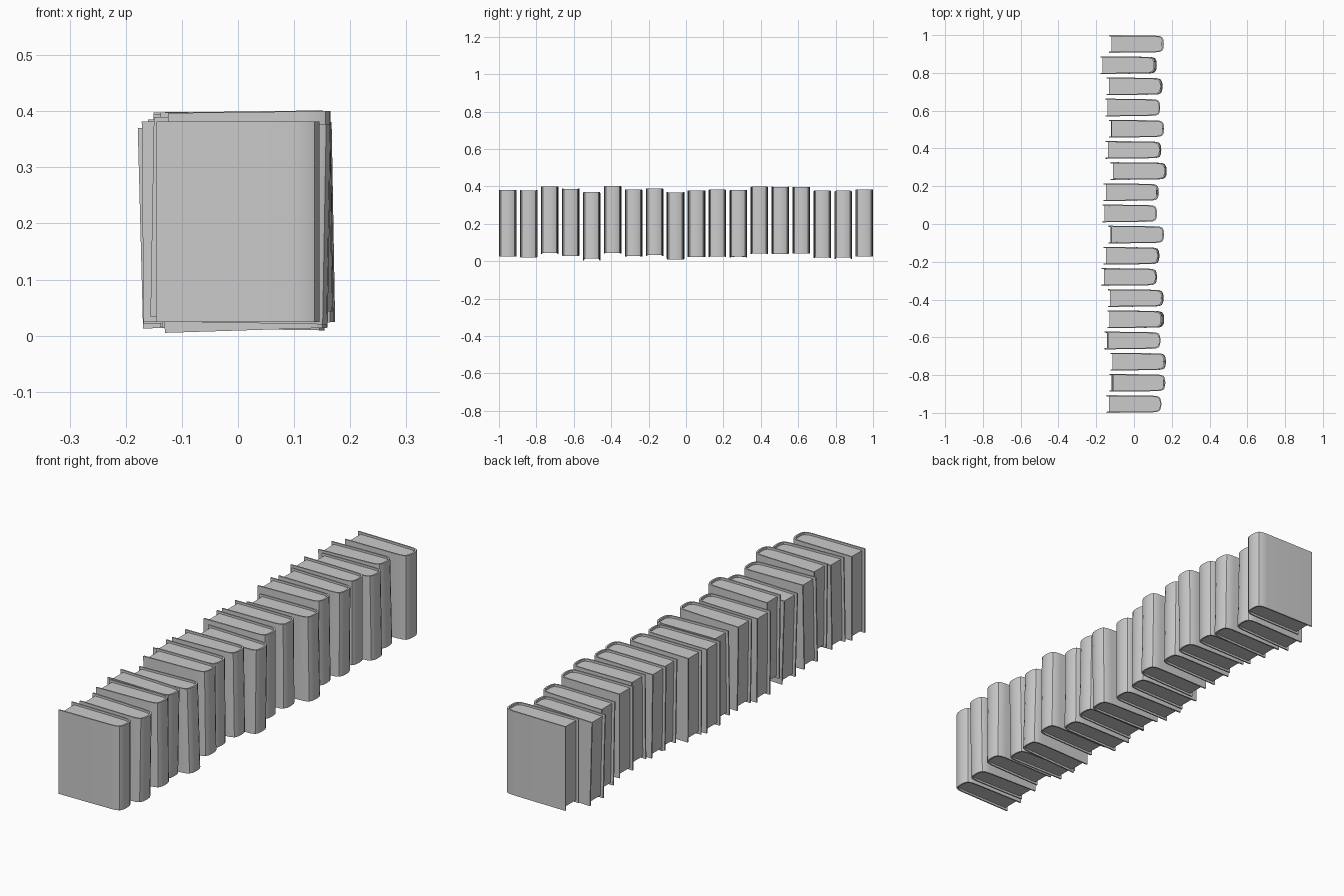
import bpy, bmesh, math
from mathutils import Matrix

if "Cube" in bpy.data.objects:
    bpy.data.objects.remove(bpy.data.objects["Cube"])

HEIGHT = 0.357
# Half profile of the case (x, y), from fore-edge to the rounded spine
OUTER = [(-0.145, 0.047), (0.0, 0.0455), (0.10, 0.044), (0.122, 0.042),
         (0.136, 0.036), (0.143, 0.022), (0.145, 0.0)]
INNER = [(0.138, 0.0), (0.136, 0.020), (0.130, 0.031), (0.118, 0.036),
         (0.10, 0.038), (0.0, 0.0395), (-0.145, 0.041)]
PAGES = [(-0.133, 0.0408), (0.0, 0.0396), (0.10, 0.0382), (0.118, 0.0362),
         (0.130, 0.0312), (0.1365, 0.020)]


def prism(name, pts, height):
    bm = bmesh.new()
    face = bm.faces.new([bm.verts.new((x, y, -height / 2)) for x, y in pts])
    top = bmesh.ops.extrude_face_region(bm, geom=[face])["geom"]
    verts = [v for v in top if isinstance(v, bmesh.types.BMVert)]
    bmesh.ops.translate(bm, vec=(0, 0, height), verts=verts)
    bmesh.ops.recalc_face_normals(bm, faces=bm.faces)
    mesh = bpy.data.meshes.new(name)
    bm.to_mesh(mesh)
    bm.free()
    return mesh


def mirrored(pts):
    return [(x, -y) for x, y in reversed(pts)]


cover_mesh = prism("book_cover", OUTER + mirrored(OUTER[:-1])
                   + mirrored(INNER[1:])[:] + mirrored([(x, -y) for x, y in INNER[:1]])
                   + INNER[1:], HEIGHT)
page_mesh = prism("page_block", PAGES + mirrored(PAGES), HEIGHT - 0.018)

# Each book from back to front: x centre, z centre, lean in degrees
BOOKS = [(0.013, 0.204, 0.0), (-0.029, 0.195, 1.5), (0.003, 0.197, 1.0),
         (-0.006, 0.219, 0.0), (0.013, 0.219, -0.5), (-0.003, 0.218, 0.8),
         (0.025, 0.200, 1.0), (-0.015, 0.203, 0.4), (-0.023, 0.200, 0.0),
         (0.012, 0.190, -0.8), (-0.013, 0.209, 0.9), (-0.025, 0.204, 0.5),
         (0.009, 0.221, 0.8), (0.009, 0.188, 1.8), (-0.008, 0.209, -1.0),
         (0.022, 0.220, 0.7), (0.018, 0.201, -1.0), (0.0, 0.203, 0.0)]

# Row of books
for i, (x, z, lean) in enumerate(BOOKS):
    y = 0.953 - i * 2 * 0.953 / (len(BOOKS) - 1)
    place = Matrix.Translation((x, y, z)) @ Matrix.Rotation(-math.radians(lean), 4, 'Y')
    for part, mesh in (("book_cover", cover_mesh), ("page_block", page_mesh)):
        ob = bpy.data.objects.new(f"{part}_{i + 1}", mesh)
        ob.matrix_world = place
        bpy.context.collection.objects.link(ob)

# Smooth only the rounded spines
for mesh in (cover_mesh,):
    bpy.ops.object.select_all(action='DESELECT')
    ob = bpy.data.objects["book_cover_1"]
    ob.select_set(True)
    bpy.context.view_layer.objects.active = ob
    bpy.ops.object.shade_smooth_by_angle(angle=math.radians(35))
